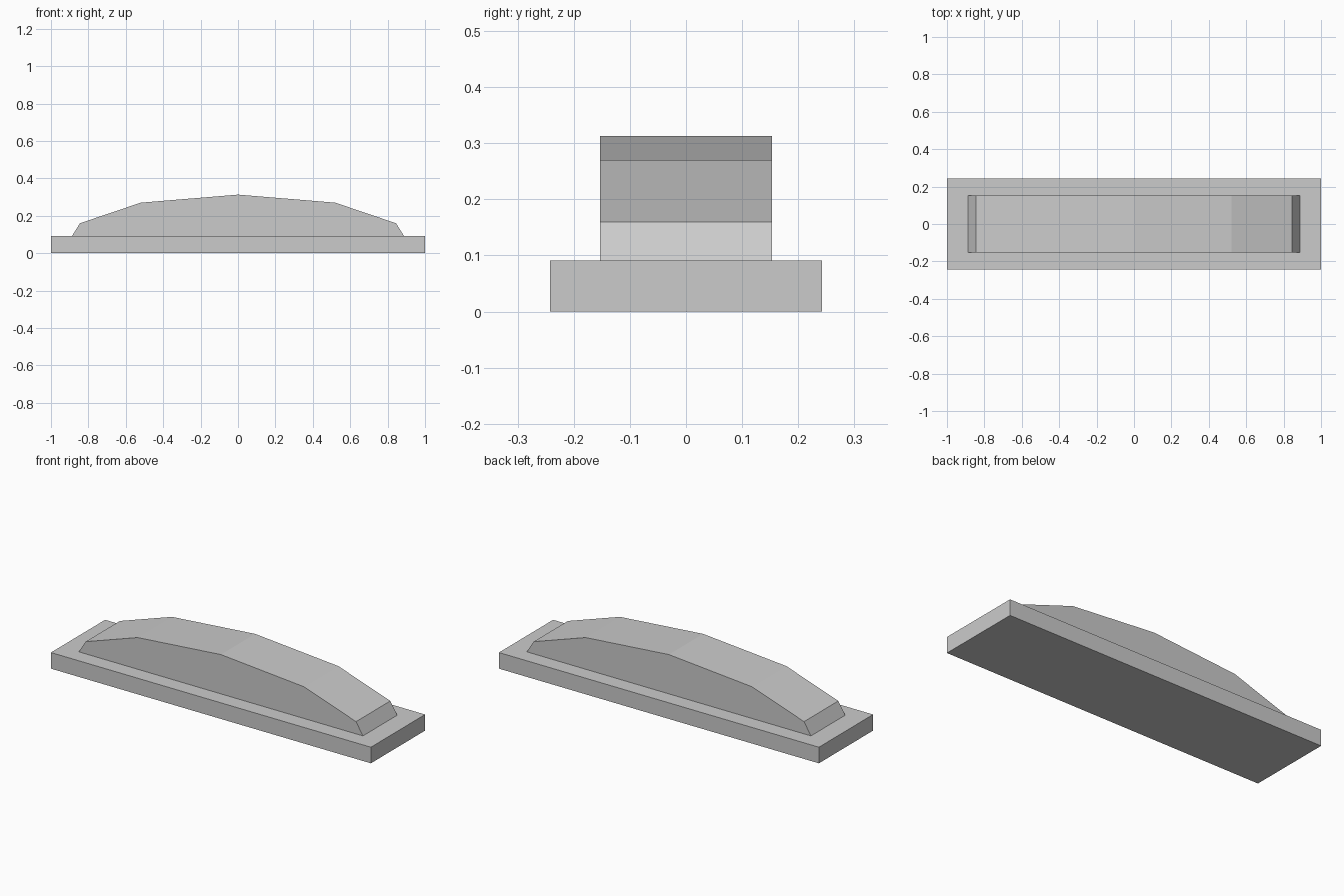
import bpy
import bmesh

cube = bpy.data.objects.get("Cube")
if cube:
    bpy.data.objects.remove(cube, do_unlink=True)

# Single plain grey
grey = bpy.data.materials.new("light_grey")
grey.use_nodes = True
color = (0.6, 0.6, 0.6, 1)
grey.diffuse_color = color
grey.node_tree.nodes["Principled BSDF"].inputs["Base Color"].default_value = color


def extrude_profile(name, half_profile, half_depth):
    """Mirror an x-z half profile and extrude it along y."""
    mirrored = [(-x, z) for x, z in reversed(half_profile) if x > 0]
    outline = half_profile + mirrored
    bm = bmesh.new()
    face = bm.faces.new([bm.verts.new((x, -half_depth, z)) for x, z in outline])
    result = bmesh.ops.extrude_face_region(bm, geom=[face])
    moved = [v for v in result["geom"] if isinstance(v, bmesh.types.BMVert)]
    bmesh.ops.translate(bm, verts=moved, vec=(0, 2 * half_depth, 0))
    bmesh.ops.recalc_face_normals(bm, faces=bm.faces)
    mesh = bpy.data.meshes.new(name)
    bm.to_mesh(mesh)
    bm.free()
    mesh.materials.append(grey)
    obj = bpy.data.objects.new(name, mesh)
    bpy.context.collection.objects.link(obj)
    return obj


# Flat rectangular base
extrude_profile("base_plate", [(1, 0), (1, 0.091)], 0.242)

# Faceted arched block resting on the base
extrude_profile("arched_top",
                [(0.888, 0.091), (0.845, 0.16), (0.52, 0.27), (0, 0.313)], 0.153)
